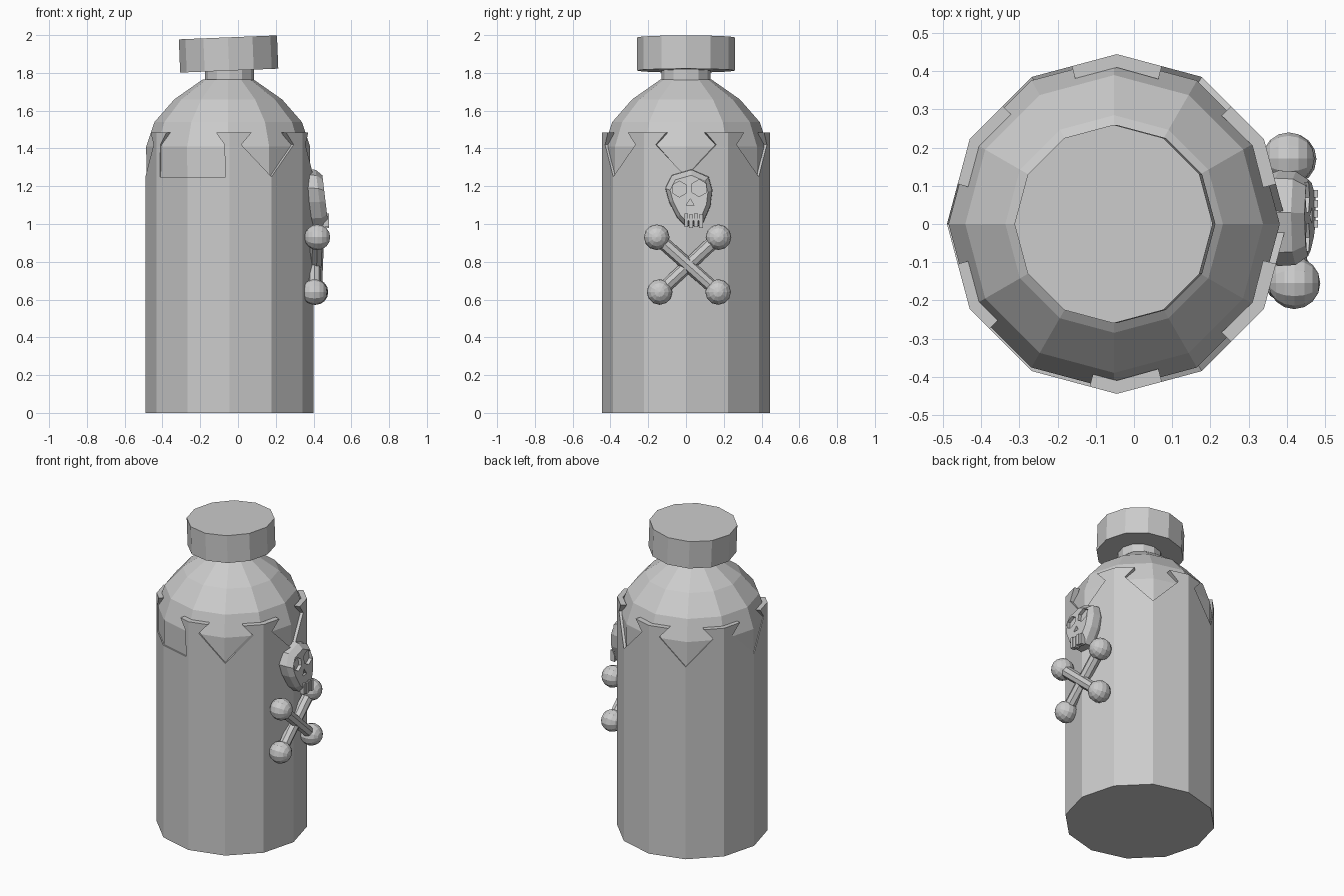
import bpy, bmesh, math
from mathutils import Vector, Matrix

if "Cube" in bpy.data.objects:
    bpy.data.objects.remove(bpy.data.objects["Cube"])

grey = bpy.data.materials.new("plain grey")
grey.use_nodes = True
colour = (0.6, 0.6, 0.6, 1)
grey.diffuse_color = colour
grey.node_tree.nodes["Principled BSDF"].inputs["Base Color"].default_value = colour

AXIS = -0.045
SIDES = 12


def finish(name, bm):
    bmesh.ops.remove_doubles(bm, verts=bm.verts, dist=0.0005)
    bmesh.ops.recalc_face_normals(bm, faces=bm.faces)
    mesh = bpy.data.meshes.new(name)
    bm.to_mesh(mesh)
    bm.free()
    mesh.materials.append(grey)
    obj = bpy.data.objects.new(name, mesh)
    bpy.context.collection.objects.link(obj)
    return obj


def loft(name, rings):
    """Skin a list of equal-length point rings and close both ends."""
    bm = bmesh.new()
    loops = [[bm.verts.new(p) for p in ring] for ring in rings]
    for a, b in zip(loops, loops[1:]):
        for i in range(len(a)):
            j = (i + 1) % len(a)
            bm.faces.new((a[i], a[j], b[j], b[i]))
    bm.faces.new(loops[0])
    bm.faces.new(loops[-1])
    return finish(name, bm)


def circle(r, z, x=AXIS):
    return [(x + r * math.cos(math.tau * i / SIDES), r * math.sin(math.tau * i / SIDES), z)
            for i in range(SIDES)]


def apply_modifier(obj, mod):
    bpy.context.view_layer.objects.active = obj
    bpy.ops.object.modifier_apply(modifier=mod.name)


# Outer shell: one flat panel per side, with dovetail teeth and deep notches on top
R = 0.445
corners = [Vector(p) for p in circle(R, 0)]
vee = [(0, 0), (1, 0), (1, 1.25), (0.28, 1.42), (0.53, 1.485), (0, 1.485)]
square = [(0, 0), (1, 0), (1, 1.25), (0.1, 1.25), (0.12, 1.42), (0.32, 1.485), (0, 1.485)]
bm = bmesh.new()
for i in range(SIDES):
    tooth, notch = (i, i + 1) if i % 2 else (i + 1, i)
    a, b = corners[tooth % SIDES], corners[notch % SIDES]
    panel = square if notch == 8 else vee
    bm.faces.new([bm.verts.new(a.lerp(b, t) + Vector((0, 0, z))) for t, z in panel])
bm.faces.new([bm.verts.new(c) for c in corners])
shell = finish("bottle_shell", bm)
thick = shell.modifiers.new("thickness", "SOLIDIFY")
thick.thickness = 0.035
thick.offset = -1
apply_modifier(shell, thick)

# Domed shoulder inside the shell, then the neck
loft("shoulder_dome", [circle(r, z, AXIS - 0.007) for r, z in
     [(0.432, 1.1), (0.434, 1.41), (0.39, 1.54), (0.285, 1.66), (0.135, 1.765)]])
loft("neck", [circle(0.13, 1.7), circle(0.13, 1.86)])

# Slightly tilted cap
cap = loft("cap", [circle(0.26, z, 0) for z in (-0.088, 0.088)])
cap.matrix_world = Matrix.Translation((-0.05, 0, 1.9)) @ Matrix.Rotation(math.radians(-2.3), 4, "Y")

# Skull plaque: faceted outline lofted outward, leaning forward at the jaw
outline = [(0.03, 1.29), (0.12, 1.25), (0.14, 1.18), (0.13, 1.095), (0.085, 0.99),
           (-0.005, 0.99), (-0.045, 1.03), (-0.09, 1.117), (-0.11, 1.19), (-0.075, 1.26)]
CY, CZ = 0.02, 1.13


def lean(x, y, z):
    return (x + (CZ - z) * 0.12, y, z)


def skull_ring(x, s):
    return [lean(x, CY + (y - CY) * s, CZ + (z - CZ) * s) for y, z in outline]


skull = loft("skull", [skull_ring(0.35, 0.9), skull_ring(0.385, 1),
                       skull_ring(0.43, 0.98), skull_ring(0.462, 0.8)])

# Eye sockets and nose pressed into the face
sockets = [(-0.035, 1.185, 0.042, 6), (0.07, 1.19, 0.045, 6), (0.022, 1.11, 0.024, 3)]
for y, z, r, n in sockets:
    ring = [(y + r * math.sin(math.tau * k / n), z + r * math.cos(math.tau * k / n)) for k in range(n)]
    cutter = loft("socket_cutter", [[lean(x, a, b) for a, b in ring] for x in (0.44, 0.52)])
    cutter.hide_render = True
    cut = skull.modifiers.new("socket", "BOOLEAN")
    cut.operation = "DIFFERENCE"
    cut.object = cutter
    apply_modifier(skull, cut)
    bpy.data.objects.remove(cutter)

# Row of teeth
for k in range(4):
    bm = bmesh.new()
    drop = 0.006 * (k % 2)
    bmesh.ops.create_cube(bm, size=1, matrix=Matrix.Translation((0.467, 0.001 + k * 0.026, 1.02 - drop))
                          @ Matrix.Diagonal((0.03, 0.02, 0.07, 1)))
    finish(f"tooth_{k + 1}", bm)

# Crossed bones with round knobs
knobs = {"upper_right": (0.42, -0.155, 0.93), "upper_left": (0.405, 0.172, 0.93),
         "lower_right": (0.405, -0.14, 0.64), "lower_left": (0.41, 0.17, 0.64)}
for side, p in knobs.items():
    bm = bmesh.new()
    bmesh.ops.create_uvsphere(bm, u_segments=12, v_segments=8, radius=0.068,
                              matrix=Matrix.Translation(p) @ Matrix.Rotation(math.pi / 2, 4, "Y"))
    finish(f"bone_knob_{side}", bm)
for name, start, end in (("bone_a", "upper_right", "lower_left"), ("bone_b", "upper_left", "lower_right")):
    a, b = Vector(knobs[start]), Vector(knobs[end])
    bm = bmesh.new()
    bmesh.ops.create_cone(bm, cap_ends=True, segments=8, radius1=0.036, radius2=0.034, depth=(b - a).length,
                          matrix=Matrix.Translation((a + b) / 2) @ (b - a).to_track_quat("Z", "Y").to_matrix().to_4x4())
    finish(name, bm)
